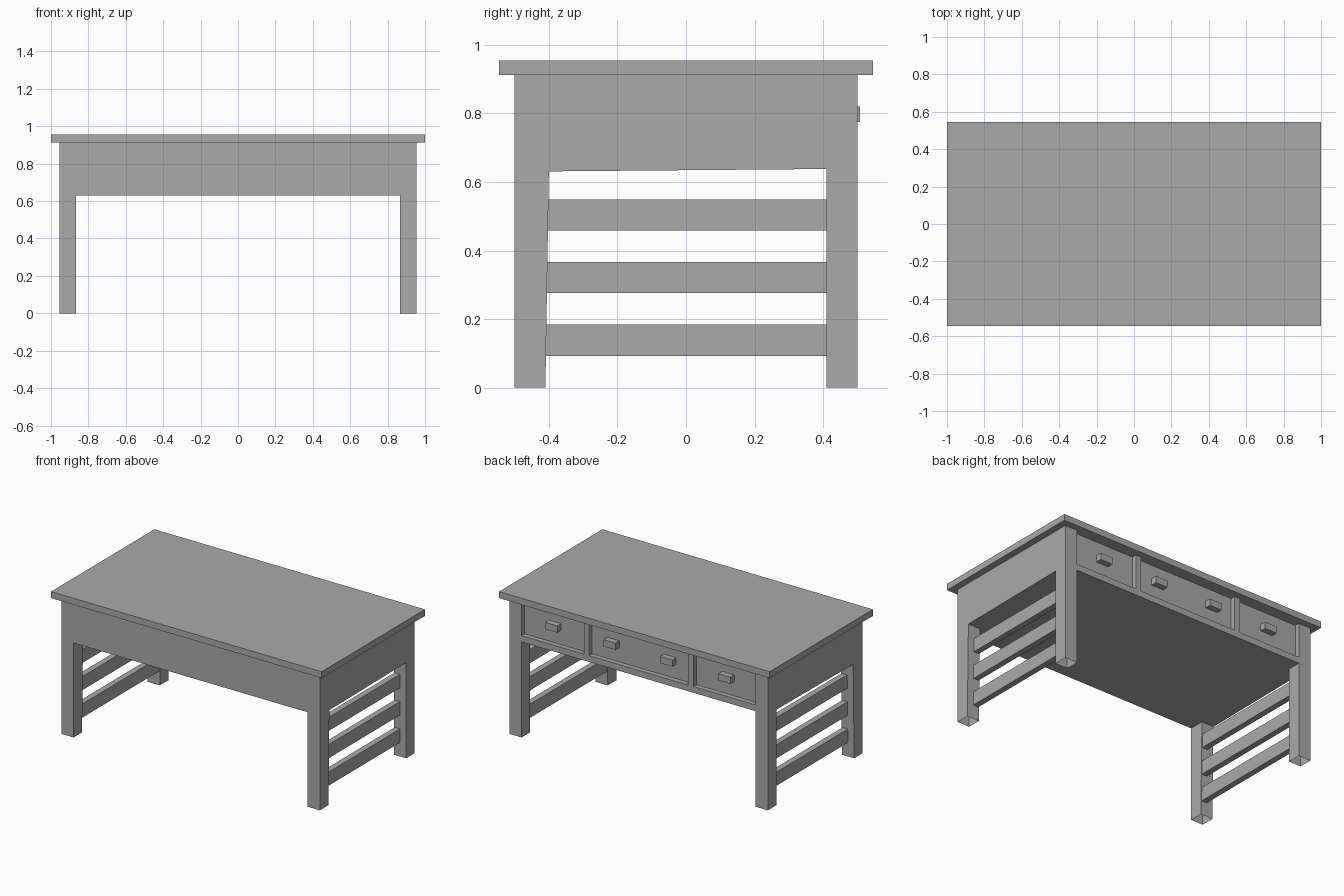
import bpy
import bmesh
from mathutils import Vector

old = bpy.data.objects.get("Cube")
if old:
    bpy.data.objects.remove(old, do_unlink=True)

grey = bpy.data.materials.new("plain grey")
grey.use_nodes = True
COLOUR = (0.4, 0.4, 0.4, 1)
grey.diffuse_color = COLOUR
grey.node_tree.nodes["Principled BSDF"].inputs["Base Color"].default_value = COLOUR


def add_box(bm, low, high):
    verts = bmesh.ops.create_cube(bm, size=1)["verts"]
    low, high = Vector(low), Vector(high)
    for v in verts:
        v.co = (low + high) / 2 + v.co * (high - low)


def finish(name, bm):
    bmesh.ops.recalc_face_normals(bm, faces=bm.faces)
    mesh = bpy.data.meshes.new(name)
    bm.to_mesh(mesh)
    bm.free()
    mesh.materials.append(grey)
    obj = bpy.data.objects.new(name, mesh)
    bpy.context.collection.objects.link(obj)
    return obj


def box(name, low, high):
    bm = bmesh.new()
    add_box(bm, low, high)
    return finish(name, bm)


def push(bm, faces, offset):
    """Extrude a group of faces and return the moved faces."""
    result = bmesh.ops.extrude_face_region(bm, geom=faces)["geom"]
    bmesh.ops.delete(bm, geom=[f for f in faces if f.is_valid], context="FACES_ONLY")
    bmesh.ops.translate(bm, vec=offset, verts=[g for g in result if isinstance(g, bmesh.types.BMVert)])
    return [g for g in result if isinstance(g, bmesh.types.BMFace)]


HALF_X, HALF_Y = 0.955, 0.5
LEG_X, LEG_Y = 0.865, 0.41
APRON, RAIL, TOP = 0.635, 0.68, 0.912

# Tabletop
box("tabletop", (-1, -0.545, TOP), (1, 0.545, 0.955))

# Apron and legs as one shell: cut a slab, then push faces out of it
bm = bmesh.new()
add_box(bm, (-HALF_X, -HALF_Y, APRON), (HALF_X, HALF_Y, TOP))
cuts = [((s * x, 0, 0), (1, 0, 0)) for s in (-1, 1) for x in (LEG_X, 0.405, 0.365)]
cuts += [((0, s * LEG_Y, 0), (0, 1, 0)) for s in (-1, 1)]
cuts.append(((0, 0, RAIL), (0, 0, 1)))
for point, normal in cuts:
    bmesh.ops.bisect_plane(bm, geom=bm.verts[:] + bm.edges[:] + bm.faces[:],
                           plane_co=point, plane_no=normal)
bm.normal_update()

# Drawer fronts sunk into the back, between the dividers
drawers = []
for f in bm.faces:
    c = f.calc_center_median()
    if f.normal.y > 0.9 and c.z > RAIL and abs(c.x) < LEG_X and not 0.365 < abs(c.x) < 0.405:
        drawers.append(f)
push(bm, drawers, (0, -0.032, 0))

# Legs drawn down from the corners, open at the foot
corners = []
for f in bm.faces:
    c = f.calc_center_median()
    if f.normal.z < -0.9 and c.z < RAIL - 0.01 and abs(c.x) > LEG_X and abs(c.y) > LEG_Y:
        corners.append(f)
feet = push(bm, corners, (0, 0, -APRON))
bmesh.ops.delete(bm, geom=feet, context="FACES_ONLY")

# Slight slope of the underside from front to back
for v in bm.verts:
    if abs(v.co.z - APRON) < 0.001:
        v.co.z += 0.003 if v.co.y > 0 else -0.004
        if abs(v.co.y + LEG_Y) < 0.001:
            v.co.y += 0.01
bmesh.ops.dissolve_limit(bm, angle_limit=0.005, verts=bm.verts, edges=bm.edges)
finish("legs_and_apron", bm)

# Drawer handles
for i, x in enumerate((-0.64, -0.21, 0.21, 0.64)):
    box(f"drawer_handle_{i + 1}", (x - 0.045, 0.468, 0.775), (x + 0.045, 0.508, 0.82))

# Side slats
for side, s in (("left", 1), ("right", -1)):
    for i, z in enumerate((0.093, 0.276, 0.458)):
        xs = sorted((s * 0.87, s * 0.91))
        box(f"{side}_slat_{i + 1}", (xs[0], -LEG_Y, z), (xs[1], LEG_Y, z + 0.091))
